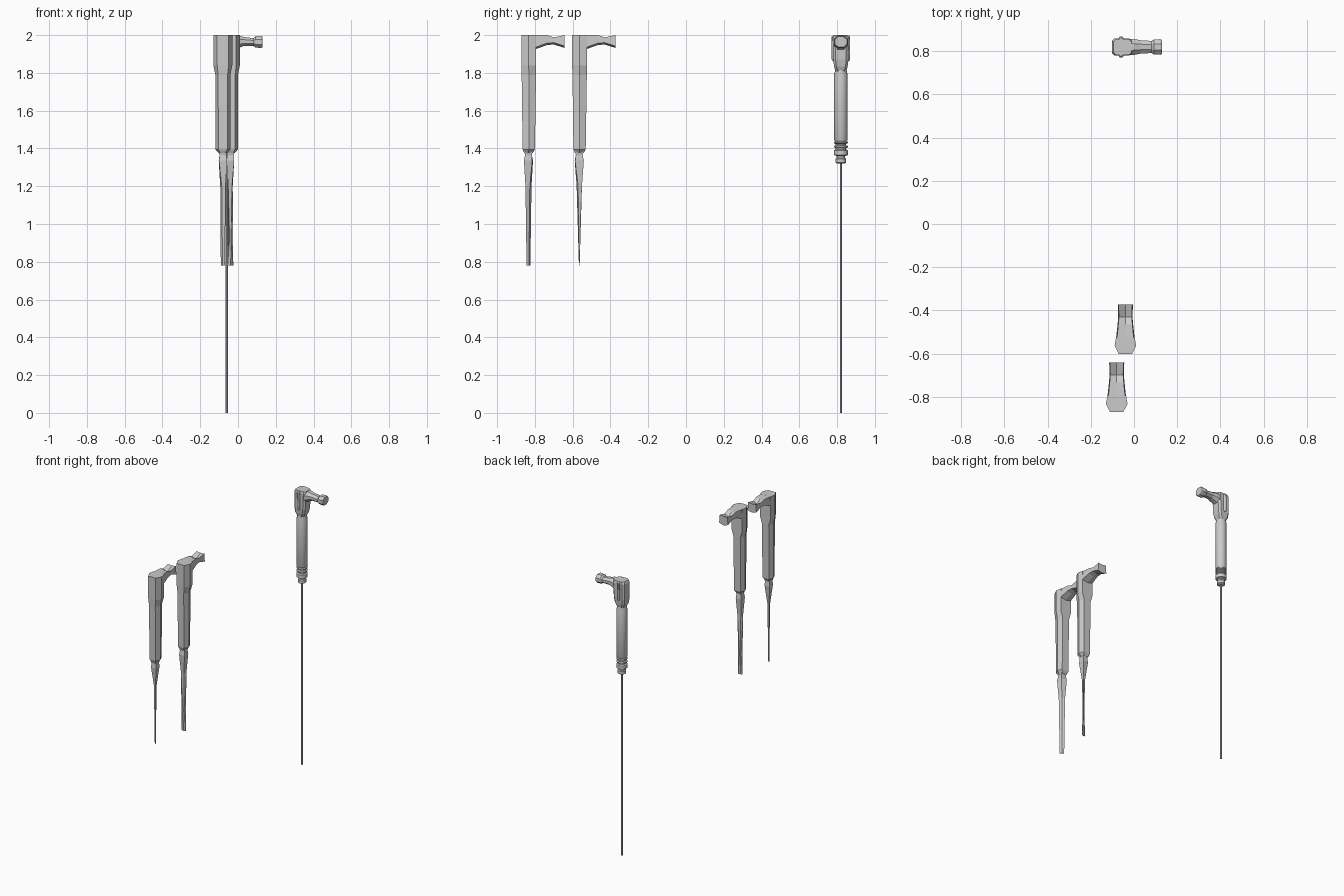
import bpy, bmesh
from math import pi, cos, sin
from mathutils import Vector

if "Cube" in bpy.data.objects:
    bpy.data.objects.remove(bpy.data.objects["Cube"])


def loft(name, rings, smooth=False):
    """Skin a list of equal-length point rings and cap both ends."""
    bm = bmesh.new()
    rows = [[bm.verts.new(p) for p in r] for r in rings]
    n = len(rows[0])
    for a, b in zip(rows, rows[1:]):
        for i in range(n):
            j = (i + 1) % n
            bm.faces.new((a[i], a[j], b[j], b[i]))
    bm.faces.new(rows[0][::-1])
    bm.faces.new(rows[-1])
    bmesh.ops.recalc_face_normals(bm, faces=bm.faces)
    me = bpy.data.meshes.new(name)
    bm.to_mesh(me)
    bm.free()
    ob = bpy.data.objects.new(name, me)
    bpy.context.collection.objects.link(ob)
    if smooth:
        bpy.context.view_layer.objects.active = ob
        ob.select_set(True)
        bpy.ops.object.shade_smooth_by_angle(angle=0.6)
        ob.select_set(False)
    return ob


def turned(name, cx, cy, profile, n=16):
    """Vertical turned part from (radius, z) pairs."""
    return loft(name, [[(cx + r * cos(2 * pi * i / n), cy + r * sin(2 * pi * i / n), z)
                        for i in range(n)] for r, z in profile], True)


def hexa(cx, cy, front, mid, back, y0, y1, z):
    """Six-sided section: narrow front, wide middle, medium back."""
    ym = y0 + (y1 - y0) * 0.5
    return [(cx - front, cy + y0, z), (cx + front, cy + y0, z), (cx + mid, cy + ym, z),
            (cx + back, cy + y1, z), (cx - back, cy + y1, z), (cx - mid, cy + ym, z)]


def low_poly_tool(label, cx, cy, blade):
    # handle widening into the head
    loft(label + "_handle", [hexa(cx, cy, *s) for s in (
        (.014, .022, .014, -.022, .022, 1.375),
        (.024, .040, .026, -.031, .034, 1.395),
        (.025, .040, .028, -.036, .040, 1.79),
        (.030, .050, .043, -.038, .040, 1.84),
        (.030, .050, .043, -.038, .040, 2.0))])
    # flared nozzle, with a dip across its top
    nozzle = []
    for y, w, zb, zt, zc in ((.036, .043, 1.925, 2.0, 2.0), (.10, .036, 1.948, 2.0, 1.995),
                             (.135, .033, 1.95, 1.988, 1.97), (.192, .035, 1.932, 2.0, 1.996)):
        nozzle.append([(cx - w, cy + y, zb + .01), (cx, cy + y, zb), (cx + w, cy + y, zb + .01),
                       (cx + w * .9, cy + y, zt), (cx, cy + y, zc), (cx - w * .9, cy + y, zt)])
    loft(label + "_nozzle", nozzle)
    # collar and tapering, twisted blade; each section is two half-diagonals
    rings = []
    for z, a, b in blade:
        c, u, v = Vector((cx, cy, z)), Vector((*a, 0)), Vector((*b, 0))
        rings.append([c + u, c + v, c - u, c - v])
    loft(label + "_blade", rings)


low_poly_tool("front_tool", -.08, -.834, (
    (.78, (.011, -.010), (.002, .002)), (1.20, (.014, -.016), (.006, .007)),
    (1.335, (.022, -.024), (.020, .020)), (1.365, (.018, -.018), (.018, .018)),
    (1.385, (.022, -.022), (.022, .022))))
low_poly_tool("second_tool", -.04, -.565, (
    (.78, (.015, .002), (-.001, .002)), (1.20, (.012, .014), (-.008, .006)),
    (1.335, (.020, .024), (-.020, .022)), (1.365, (.018, .018), (-.018, .018)),
    (1.385, (.022, .022), (-.022, .022))))

# detailed tool: long thin rod
X, Y = -.06, .82
turned("rod", X, Y, ((.006, 0), (.006, 1.33)), 8)
# collar rings and barrel
turned("collar", X, Y, (
    (.020, 1.32), (.028, 1.325), (.028, 1.345), (.022, 1.35), (.022, 1.36), (.037, 1.365),
    (.037, 1.39), (.028, 1.395), (.028, 1.402), (.037, 1.406), (.037, 1.413), (.028, 1.417),
    (.028, 1.424), (.037, 1.428), (.037, 1.434), (.030, 1.438), (.030, 1.445)))
turned("barrel", X, Y, ((.033, 1.44), (.036, 1.446), (.036, 1.79), (.030, 1.815), (.030, 1.84)))


# head housing with chamfered corners, funnelling to the barrel
def housing(x0, x1, w, z, c=.012):
    return [(x0 + c, Y - w, z), (x1 - c, Y - w, z), (x1, Y - w + c, z), (x1, Y + w - c, z),
            (x1 - c, Y + w, z), (x0 + c, Y + w, z), (x0, Y + w - c, z), (x0, Y - w + c, z)]


loft("head", [housing(*s) for s in (
    (-.085, -.035, .028, 1.805), (-.098, -.022, .036, 1.835),
    (-.102, -.015, .040, 1.87), (-.102, -.010, .040, 1.985), (-.095, -.012, .036, 2.0))])

# round-ended ribs on both sides of the head
for side, label in ((-1, "left"), (1, "right")):
    turned(label + "_rib", X, Y + side * .038,
           ((.004, 1.86), (.012, 1.872), (.012, 1.99), (.006, 1.998)), 10)

# nozzle with octagonal sections, narrow waist and flared lip
nozzle = []
for x, ry, zb, zt in ((-.03, .038, 1.915, 1.998), (.005, .036, 1.932, 1.998),
                      (.03, .031, 1.942, 1.990), (.082, .028, 1.942, 1.984),
                      (.092, .035, 1.934, 1.994), (.122, .036, 1.932, 1.996),
                      (.130, .032, 1.936, 1.992)):
    zm, rz = (zb + zt) / 2, (zt - zb) / 2
    k = 1 / cos(pi / 8)
    nozzle.append([(x, Y + ry * k * cos(pi / 8 + i * pi / 4), zm + rz * k * sin(pi / 8 + i * pi / 4))
                   for i in range(8)])
loft("nozzle", nozzle)
